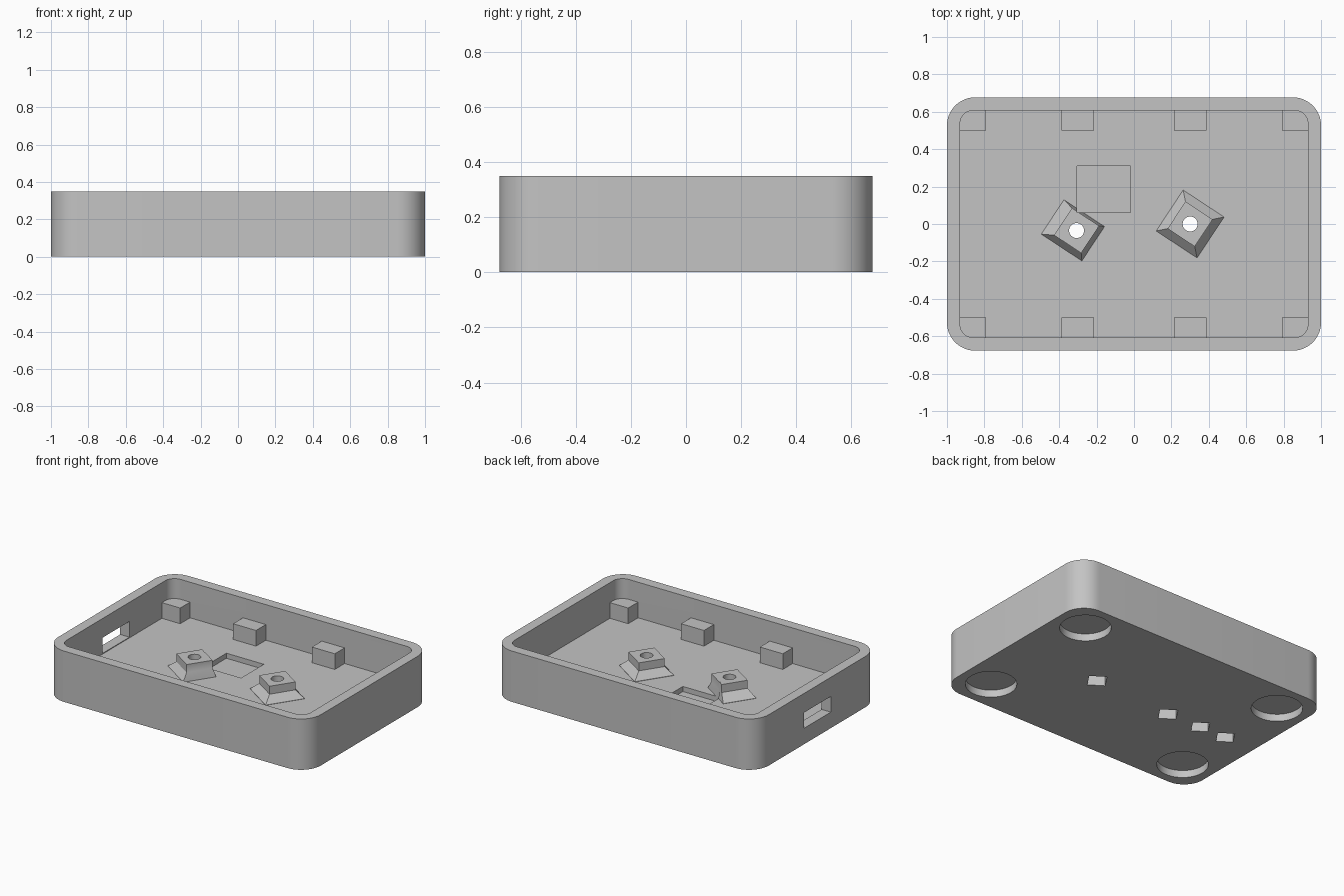
import bpy
import bmesh
from math import cos, sin, pi, radians
from mathutils import Matrix

if "Cube" in bpy.data.objects:
    bpy.data.objects.remove(bpy.data.objects["Cube"], do_unlink=True)

HEIGHT, FLOOR, LEDGE = 0.35, 0.105, 0.213
HALF_X, HALF_Y = 1.0, 0.677
IN_X, IN_Y = 0.93, 0.607
TILT = radians(-33.4)

grey = bpy.data.materials.new("plain grey")
grey.use_nodes = True
COLOUR = (0.55, 0.55, 0.55, 1)
grey.diffuse_color = COLOUR
grey.node_tree.nodes["Principled BSDF"].inputs["Base Color"].default_value = COLOUR


def loft(name, rings):
    """Solid through closed rings of equal point count, listed bottom to top."""
    bm = bmesh.new()
    loops = [[bm.verts.new(p) for p in ring] for ring in rings]
    bm.faces.new(loops[0][::-1])
    bm.faces.new(loops[-1])
    n = len(loops[0])
    for low, high in zip(loops, loops[1:]):
        for i in range(n):
            j = (i + 1) % n
            bm.faces.new((low[i], low[j], high[j], high[i]))
    bmesh.ops.recalc_face_normals(bm, faces=bm.faces)
    mesh = bpy.data.meshes.new(name)
    bm.to_mesh(mesh)
    bm.free()
    mesh.materials.append(grey)
    obj = bpy.data.objects.new(name, mesh)
    bpy.context.collection.objects.link(obj)
    return obj


def rectangle(x0, x1, y0, y1, z):
    return [(x0, y0, z), (x1, y0, z), (x1, y1, z), (x0, y1, z)]


def box(name, x0, x1, y0, y1, z0, z1):
    return loft(name, [rectangle(x0, x1, y0, y1, z) for z in (z0, z1)])


def rounded_block(name, hx, hy, r, z0, z1, steps=12):
    outline = []
    for k, (sx, sy) in enumerate([(1, 1), (-1, 1), (-1, -1), (1, -1)]):
        for i in range(steps + 1):
            a = (k + i / steps) * pi / 2
            outline.append((sx * (hx - r) + r * cos(a), sy * (hy - r) + r * sin(a)))
    return loft(name, [[(x, y, z) for x, y in outline] for z in (z0, z1)])


def cylinder(name, x, y, r, z0, z1, n=48):
    ring = [(x + r * cos(2 * pi * i / n), y + r * sin(2 * pi * i / n)) for i in range(n)]
    return loft(name, [[(px, py, z) for px, py in ring] for z in (z0, z1)])


def turn(obj, x, y):
    obj.data.transform(Matrix.Translation((x, y, 0)) @ Matrix.Rotation(TILT, 4, "Z"))
    return obj


def combine(target, tool, operation):
    tool.hide_render = True
    mod = target.modifiers.new(operation.lower(), "BOOLEAN")
    mod.operation = operation
    mod.solver = "EXACT"
    mod.object = tool
    bpy.context.view_layer.objects.active = target
    bpy.ops.object.modifier_apply(modifier=mod.name)
    bpy.data.objects.remove(tool, do_unlink=True)


def add(tool):
    combine(tray, tool, "UNION")


def cut(tool):
    combine(tray, tool, "DIFFERENCE")


# Open tray with rounded corners
tray = rounded_block("tray", HALF_X, HALF_Y, 0.15, 0, HEIGHT)
cut(rounded_block("cavity", IN_X, IN_Y, 0.07, FLOOR, HEIGHT + 0.1))

# Support ledges along the long walls, sunk into wall and floor
for side in (-1, 1):
    y0, y1 = sorted((side * 0.5, side * 0.625))
    for x0, x1 in ((-0.95, -0.79), (-0.387, -0.213), (0.213, 0.387), (0.79, 0.95)):
        add(box("support_ledge", x0, x1, y0, y1, 0.06, LEDGE))

# Screw bosses: square block on a sloping skirt (skirt reach on each side)
bosses = (
    (0.30, 0.0, (-0.131, 0.131, -0.131, 0.131)),
    (-0.307, -0.035, (-0.147, 0.113, -0.12, 0.1)),
)
B = 0.087
for x, y, reach in bosses:
    skirt = [rectangle(*reach, 0.06), rectangle(*reach, FLOOR + 0.002),
             rectangle(-B, B, -B, B, 0.155), rectangle(-B, B, -B, B, 0.21)]
    add(turn(loft("screw_boss", skirt), x, y))

# Shallow pocket in the floor
cut(box("floor_pocket", -0.305, -0.02, 0.0625, 0.309, FLOOR - 0.035, 0.3))

# Screw holes with square nut sockets below
for x, y, _ in bosses:
    cut(cylinder("screw_hole", x, y, 0.04, -0.1, 0.4, 32))
    cut(turn(box("nut_socket", -0.056, 0.056, -0.056, 0.056, -0.1, 0.15), x, y))

# Blind square sockets underneath
for x in (-0.564, -0.767):
    cut(turn(box("blind_socket", -0.053, 0.053, -0.053, 0.053, -0.1, 0.085), x, -0.027))

# Round foot recesses underneath
for sx in (-1, 1):
    for sy in (-1, 1):
        cut(cylinder("foot_recess", sx * 0.78, sy * 0.458, 0.161, -0.1, 0.05))

# Cable opening through the end wall
cut(box("cable_opening", -1.1, -0.9, -0.147, 0.147, 0.11, 0.218))

bpy.ops.object.select_all(action="DESELECT")
tray.select_set(True)
bpy.context.view_layer.objects.active = tray
bpy.ops.object.shade_smooth_by_angle(angle=radians(30))
